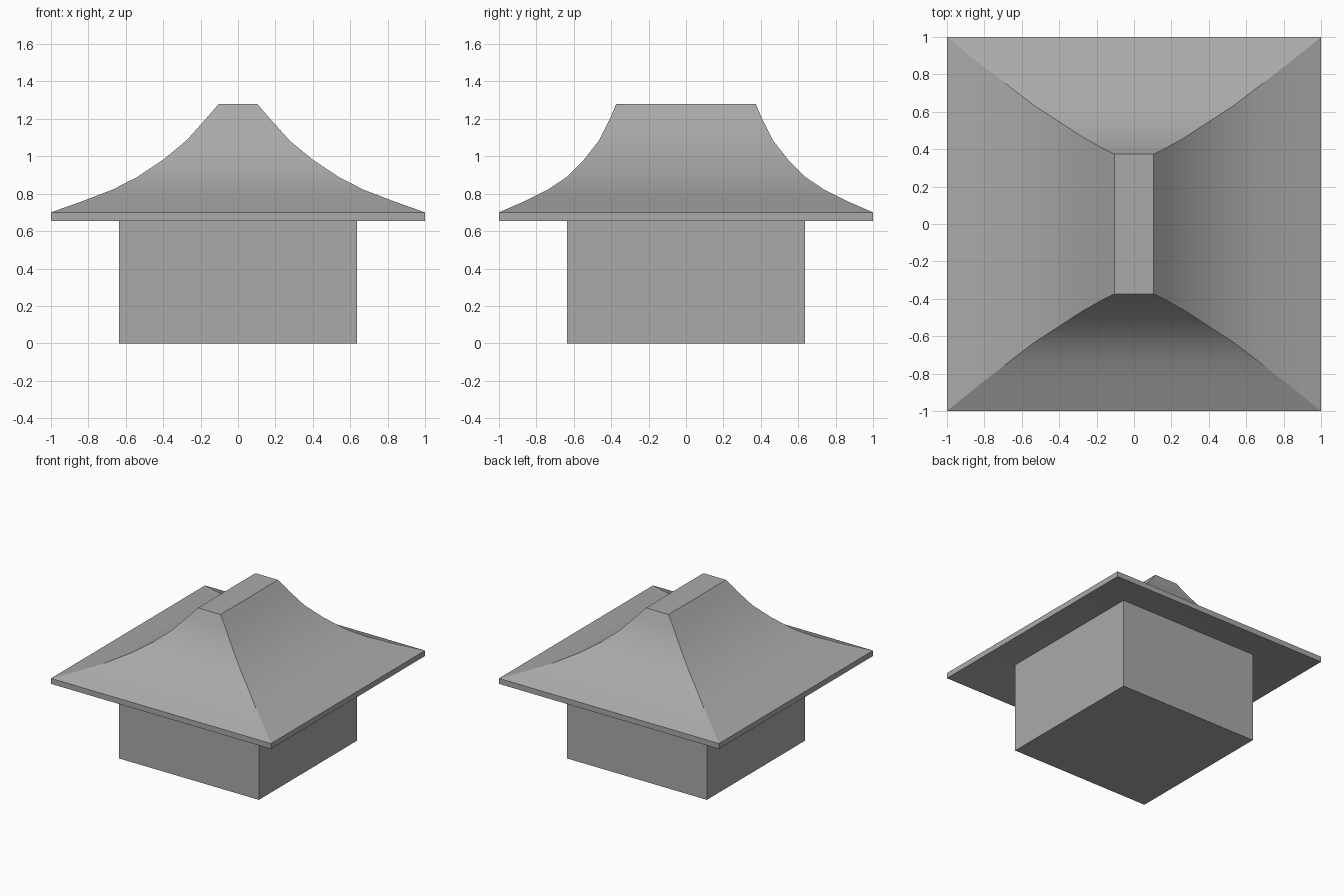
import bpy
import bmesh
import math

cube = bpy.data.objects.get("Cube")
if cube:
    bpy.data.objects.remove(cube, do_unlink=True)

grey = bpy.data.materials.new("plain_grey")
grey.use_nodes = True
grey.diffuse_color = (0.4, 0.4, 0.4, 1)
grey.node_tree.nodes["Principled BSDF"].inputs["Base Color"].default_value = (0.4, 0.4, 0.4, 1)


def loft(name, rings):
    """Stack rectangles of (half width, half depth, height) into a capped solid."""
    bm = bmesh.new()
    loops = [[bm.verts.new((sx * w, sy * d, z))
              for sx, sy in ((-1, -1), (1, -1), (1, 1), (-1, 1))]
             for w, d, z in rings]
    for low, high in zip(loops, loops[1:]):
        for i in range(4):
            j = (i + 1) % 4
            bm.faces.new((low[i], low[j], high[j], high[i]))
    bm.faces.new(loops[0][::-1])
    bm.faces.new(loops[-1])
    bmesh.ops.recalc_face_normals(bm, faces=bm.faces)
    mesh = bpy.data.meshes.new(name)
    bm.to_mesh(mesh)
    bm.free()
    obj = bpy.data.objects.new(name, mesh)
    bpy.context.collection.objects.link(obj)
    mesh.materials.append(grey)
    return obj


WALL = 0.635
SOFFIT = 0.745

# Square walls
loft("walls", [(WALL, WALL, 0), (WALL, WALL, SOFFIT + 0.01)])

# Flared hip roof: sloping soffit, eave band, concave slopes, flat ridge
roof = loft("roof", [
    (WALL - 0.02, WALL - 0.02, SOFFIT + 0.005),
    (1, 1, 0.655),
    (1, 1, 0.7),
    (0.84, 0.87, 0.757),
    (0.67, 0.738, 0.822),
    (0.537, 0.636, 0.89),
    (0.398, 0.545, 0.983),
    (0.275, 0.465, 1.085),
    (0.172, 0.407, 1.2),
    (0.103, 0.373, 1.28),
])

bpy.ops.object.select_all(action="DESELECT")
roof.select_set(True)
bpy.context.view_layer.objects.active = roof
bpy.ops.object.shade_smooth_by_angle(angle=math.radians(30))
